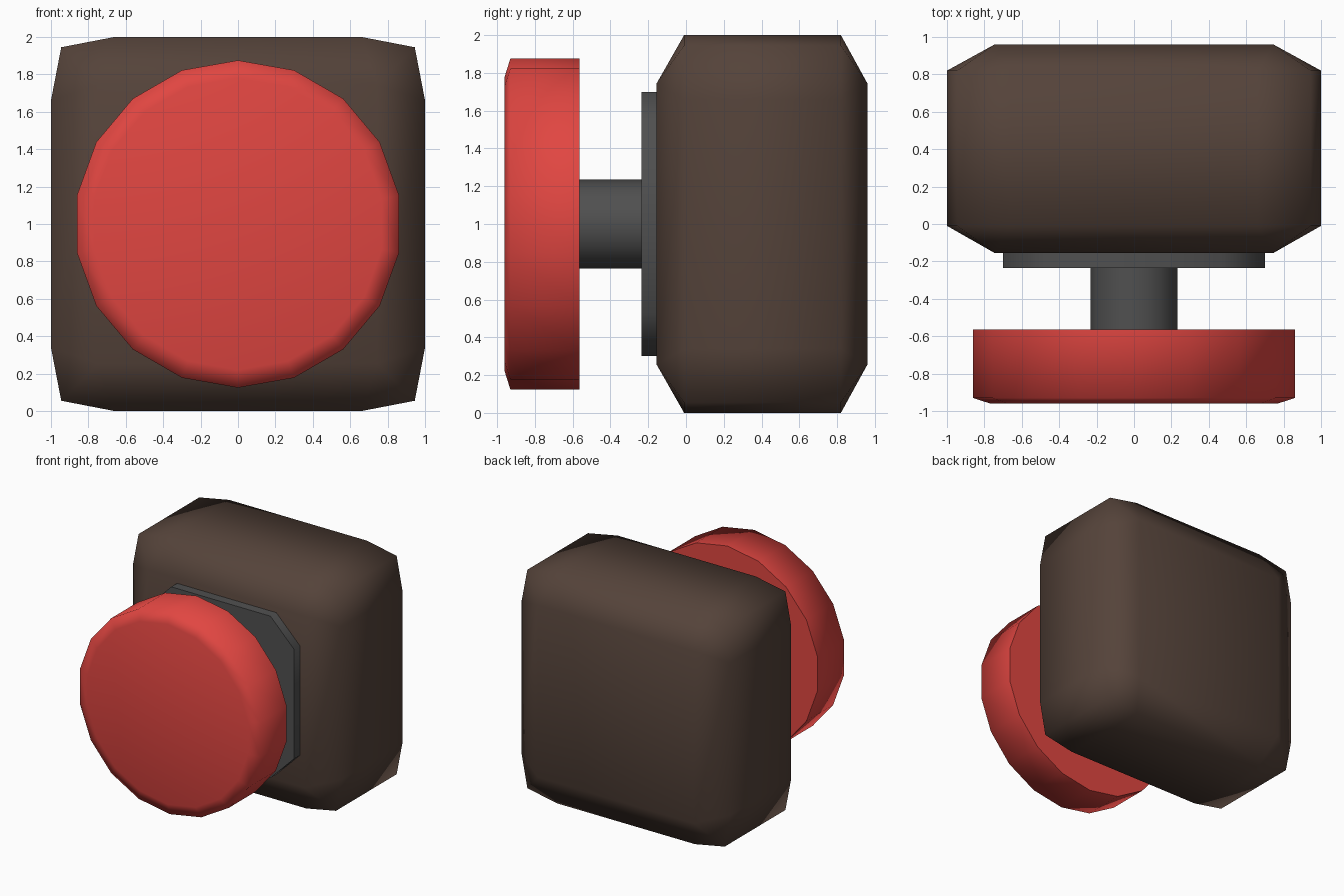
import bpy, bmesh, math

if "Cube" in bpy.data.objects:
    bpy.data.objects.remove(bpy.data.objects["Cube"])


def material(name, rgb):
    m = bpy.data.materials.new(name)
    m.diffuse_color = (*rgb, 1)
    m.use_nodes = True
    m.node_tree.nodes["Principled BSDF"].inputs["Base Color"].default_value = m.diffuse_color
    return m


def loft(name, rings, mat, smooth_deg):
    """Skin (y, [(x, z), ...]) rings from front to back, capping both ends."""
    bm = bmesh.new()
    loops = [[bm.verts.new((x, y, z + 1.0)) for x, z in pts] for y, pts in rings]
    n = len(loops[0])
    for a, b in zip(loops, loops[1:]):
        for i in range(n):
            j = (i + 1) % n
            bm.faces.new((a[i], a[j], b[j], b[i]))
    bm.faces.new(loops[0])
    bm.faces.new(loops[-1])
    bmesh.ops.remove_doubles(bm, verts=bm.verts[:], dist=1e-4)
    bmesh.ops.recalc_face_normals(bm, faces=bm.faces[:])
    me = bpy.data.meshes.new(name)
    bm.to_mesh(me)
    bm.free()
    me.materials.append(mat)
    ob = bpy.data.objects.new(name, me)
    bpy.context.collection.objects.link(ob)
    bpy.ops.object.select_all(action='DESELECT')
    ob.select_set(True)
    bpy.context.view_layer.objects.active = ob
    bpy.ops.object.shade_smooth_by_angle(angle=math.radians(smooth_deg))
    return ob


def four_fold(corner):
    """Repeat one corner's points around the square."""
    pts = list(corner)
    out = []
    for _ in range(4):
        out += pts
        pts = [(-z, x) for x, z in pts]
    return out


def circle(r, n=18):
    return [(r * math.sin(math.tau * i / n), r * math.cos(math.tau * i / n)) for i in range(n)]


brown = material("dark_brown", (0.09, 0.056, 0.042))
grey = material("dark_grey", (0.08, 0.08, 0.08))
red = material("red", (0.75, 0.061, 0.053))

# Block body: rounded-corner slab, chamfered to square front and back faces
outer = four_fold([(1, 0.66), (0.945, 0.945), (0.66, 1)])
inner = four_fold([(0.745, 0.745)] * 3)
loft("body", [(-0.155, inner), (-0.01, outer), (0.82, outer), (0.96, inner)], brown, 65)

# Octagonal mounting plate
plate = four_fold([(0.70, 0.475), (0.475, 0.70)])
loft("mounting_plate", [(-0.235, plate), (-0.15, plate)], grey, 50)

# Round stem
loft("stem", [(-0.57, circle(0.235)), (-0.23, circle(0.235))], grey, 50)

# Push button disc with a softened front rim
loft("button", [(-0.96, circle(0.78)), (-0.93, circle(0.875)), (-0.565, circle(0.875))], red, 80)
